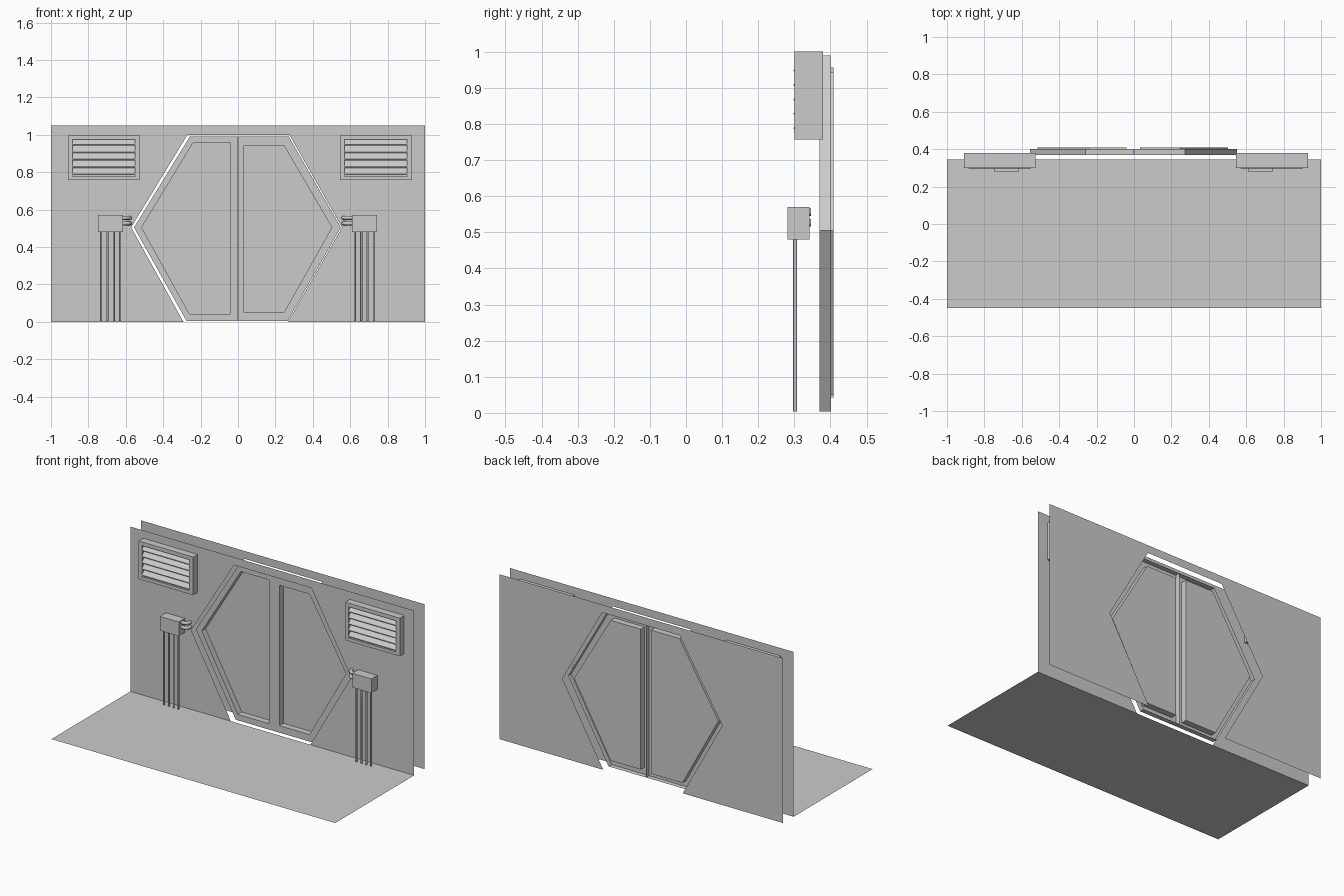
import bpy, bmesh, math
from mathutils import Vector

if "Cube" in bpy.data.objects:
    bpy.data.objects.remove(bpy.data.objects["Cube"])


def make(name, verts, faces):
    me = bpy.data.meshes.new(name)
    me.from_pydata(verts, [], faces)
    bm = bmesh.new()
    bm.from_mesh(me)
    bmesh.ops.recalc_face_normals(bm, faces=bm.faces)
    bm.to_mesh(me)
    bm.free()
    ob = bpy.data.objects.new(name, me)
    bpy.context.collection.objects.link(ob)
    return ob


def box(name, x0, x1, y0, y1, z0, z1):
    v = [(x, y, z) for x in (x0, x1) for y in (y0, y1) for z in (z0, z1)]
    f = [(0, 1, 3, 2), (4, 6, 7, 5), (0, 4, 5, 1), (2, 3, 7, 6), (0, 2, 6, 4), (1, 5, 7, 3)]
    return make(name, v, f)


def tube(name, points, r):
    cu = bpy.data.curves.new(name, 'CURVE')
    cu.dimensions = '3D'
    cu.bevel_depth = r
    cu.bevel_resolution = 2
    cu.use_fill_caps = True
    sp = cu.splines.new('POLY')
    sp.points.add(len(points) - 1)
    for p, co in zip(sp.points, points):
        p.co = (*co, 1)
        p.radius = 1
    ob = bpy.data.objects.new(name, cu)
    bpy.context.collection.objects.link(ob)
    return ob


# floor sheet
make("floor", [(-1, -.45, 0), (1, -.45, 0), (1, .345, 0), (-1, .345, 0)], [(0, 1, 2, 3)])

# two wall sheets, each with a hexagonal doorway open at the floor
outline = [(-1, 0), (-.292, 0), (-.571, .505), (-.27, 1), (.275, 1), (.556, .505),
           (.268, 0), (1, 0), (1, 1.05), (-1, 1.05)]
for name, y in (("front_wall", .345), ("back_wall", .45)):
    make(name, [(x, y, z) for x, z in outline], [tuple(range(len(outline)))])


# door leaf: thin shell with a deep pressed panel
def door(name, outer, inner, y0=.37, y1=.401, yp=.409):
    n = len(outer)
    v = [(x, y0, z) for x, z in outer] + [(x, y1, z) for x, z in outer]
    v += [(x, y0, z) for x, z in inner] + [(x, yp, z) for x, z in inner]
    f = [tuple(range(3 * n, 4 * n))]
    for i in range(n):
        j = (i + 1) % n
        f += [(i, j, n + j, n + i), (i, j, 2 * n + j, 2 * n + i),
              (2 * n + i, 2 * n + j, 3 * n + j, 3 * n + i)]
    make(name, v, f)


door("left_door", [(0, .99), (-.258, .99), (-.556, .505), (-.275, .004), (0, .004)],
     [(-.04, .957), (-.24, .957), (-.515, .505), (-.26, .042), (-.04, .042)])
door("right_door", [(.002, .99), (.272, .99), (.55, .505), (.265, .004), (.002, .004)],
     [(.033, .943), (.245, .943), (.502, .505), (.245, .049), (.033, .049)])


# vent: frame with a recess and tilted slats
def vent(side, x0, x1):
    y0, y1, yr, z0, z1 = .3, .38, .335, .757, 1.0
    a, b, c, d = x0 + .024, x1 - .026, .778, .976

    def ring(p, q, r, s, y):
        return [(p, y, r), (q, y, r), (q, y, s), (p, y, s)]
    v = ring(x0, x1, z0, z1, y1) + ring(x0, x1, z0, z1, y0) \
        + ring(a, b, c, d, y0) + ring(a, b, c, d, yr)
    f = [(0, 1, 2, 3), (12, 13, 14, 15)]
    for k in (0, 4, 8):
        for i in range(4):
            j = (i + 1) % 4
            f.append((k + i, k + j, k + 4 + j, k + 4 + i))
    make(side + "_vent_frame", v, f)
    n = 5
    pitch = (d - c) / n
    for i in range(n):
        z = c + i * pitch + .008
        prof = [(.298, z), (.298, z + .004), (.328, z + pitch - .002), (.328, z + pitch - .007)]
        vs = [(x, y, zz) for x in (a, b) for y, zz in prof]
        fs = [(0, 1, 2, 3), (4, 5, 6, 7)] + [(k, (k + 1) % 4, (k + 1) % 4 + 4, k + 4) for k in range(4)]
        make(f"{side}_vent_slat_{i + 1}", vs, fs)


vent("left", -.91, -.526)
vent("right", .546, .93)

# junction boxes with drop pipes and bent pipes into the wall
for side, s, c, end in (("left", 1, -.681, -.577), ("right", -1, .676, .563)):
    box(side + "_junction_box", c - .067, c + .067, .281, .342, .48, .57)
    for i in range(4):
        x = c - s * .051 + s * .034 * i
        tube(f"{side}_drop_pipe_{i + 1}", [(x, .302, .004), (x, .302, .49)], .0055)
    for i, z in enumerate((.556, .526)):
        r = .028
        pts = [(c + s * .05, .312, z)]
        for k in range(6):
            t = math.pi / 2 * k / 5
            pts.append((end - s * r + s * r * math.sin(t), .312 + r * (1 - math.cos(t)), z))
        pts.append((end, .346, z))
        tube(f"{side}_bent_pipe_{i + 1}", pts, .0105)
